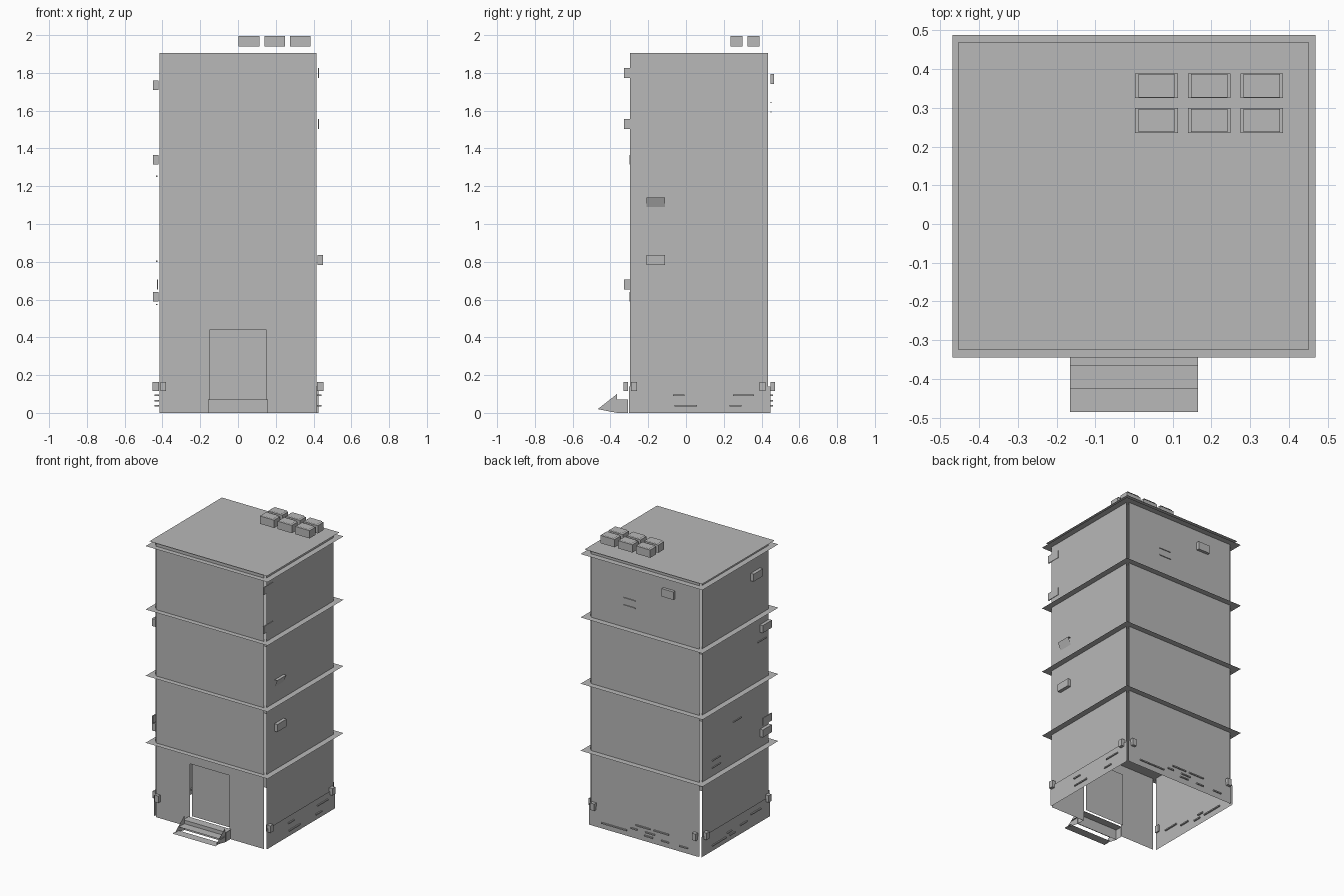
import bpy, bmesh, random

random.seed(4)
if "Cube" in bpy.data.objects:
    bpy.data.objects.remove(bpy.data.objects["Cube"])

grey = bpy.data.materials.new("plain grey")
grey.use_nodes = True
COLOUR = (0.48, 0.48, 0.48, 1)
grey.diffuse_color = COLOUR
grey.node_tree.nodes["Principled BSDF"].inputs["Base Color"].default_value = COLOUR


def make(name, faces):
    """One object from a list of polygons given as corner points."""
    bm = bmesh.new()
    for pts in faces:
        bm.faces.new([bm.verts.new(p) for p in pts])
    me = bpy.data.meshes.new(name)
    bm.to_mesh(me)
    bm.free()
    me.materials.append(grey)
    ob = bpy.data.objects.new(name, me)
    bpy.context.collection.objects.link(ob)
    return ob


def flat(x0, x1, y0, y1, z):
    return [(x0, y0, z), (x1, y0, z), (x1, y1, z), (x0, y1, z)]


def facing_y(x0, x1, z0, z1, y, front=True):
    pts = [(x0, y, z0), (x1, y, z0), (x1, y, z1), (x0, y, z1)]
    return pts if front else pts[::-1]


def facing_x(y0, y1, z0, z1, x, left=True):
    pts = [(x, y0, z0), (x, y1, z0), (x, y1, z1), (x, y0, z1)]
    return pts if left else pts[::-1]


def box(x0, x1, y0, y1, z0, z1):
    return [flat(x0, x1, y0, y1, z1), flat(x0, x1, y0, y1, z0)[::-1],
            facing_y(x0, x1, z0, z1, y0), facing_y(x0, x1, z0, z1, y1, False),
            facing_x(y0, y1, z0, z1, x1), facing_x(y0, y1, z0, z1, x0, False)]


# Main dimensions
W, FRONT, BACK, TOP, GAP = 0.427, -0.308, 0.447, 1.905, 0.012
DOOR, DOOR_TOP = 0.152, 0.44
edge = W - GAP

# Walls stop short of each corner
make("front_wall", [facing_y(-edge, -DOOR, 0, TOP, FRONT),
                    facing_y(DOOR, edge, 0, TOP, FRONT),
                    facing_y(-DOOR, DOOR, DOOR_TOP, TOP, FRONT)])
make("back_wall", [facing_y(-edge, edge, 0, TOP, BACK, False)])
for name, side in (("left_wall", 1), ("right_wall", -1)):
    make(name, [facing_x(FRONT + GAP, BACK - GAP, 0, TOP, side * W, side > 0)])

# Base skirting on the sides and back
for name, side in (("left_skirt", 1), ("right_skirt", -1)):
    make(name, [facing_x(FRONT + GAP / 2, BACK, 0, 0.14, side * (W + 0.006), side > 0)])
make("back_skirt", [facing_y(-edge, W, 0, 0.14, BACK + 0.006, False)])

# Door set back in its opening
make("door", [facing_y(-DOOR, DOOR, 0.07, DOOR_TOP, FRONT + 0.018)])

# Floor slabs that project as ledges, and the roof
for i, z in enumerate((0.515, 0.98, 1.44, 1.88)):
    make(f"floor_ledge_{i + 1}", [flat(-0.468, 0.468, -0.344, 0.488, z)])
make("roof", [flat(-0.453, 0.45, -0.325, 0.47, 1.91)])

# Entrance steps with triangular cheeks
make("step_treads", [flat(-0.165, 0.165, -0.365, FRONT, 0.07),
                     flat(-0.165, 0.165, -0.425, -0.365, 0.045),
                     flat(-0.165, 0.165, -0.485, -0.425, 0.02)])
make("step_riser", [facing_y(-0.16, 0.16, 0, 0.07, -0.362)])
for name, x in (("left_step_cheek", 0.157), ("right_step_cheek", -0.157)):
    make(name, [[(x, -0.467, 0.02), (x, -0.365, 0), (x, -0.365, 0.1)],
                facing_x(-0.365, FRONT, 0, 0.07, x)])

# Rooftop cooling units, two rows of three
for i in range(3):
    for j in range(2):
        x, y = 0.058 + i * 0.136, 0.267 + j * 0.09
        make(f"roof_unit_{i}_{j}", box(x - 0.055, x + 0.055, y - 0.032, y + 0.032, 1.94, 1.994)
             + [flat(x - 0.047, x + 0.047, y - 0.03, y + 0.03, 2.0)])

# Wall boxes on the two sides and the back
for i, (side, y, z) in enumerate(((1, -0.16, 0.81), (-1, -0.15, 1.735),
                                  (-1, -0.25, 1.34), (-1, -0.25, 0.615))):
    xs = sorted((side * (W - 0.005), side * 0.45))
    make(f"side_box_{i}", box(*xs, y - 0.05, y + 0.05, z - 0.026, z + 0.026))
make("back_box", box(-0.23, -0.14, BACK, 0.467, 1.74, 1.795))
for i, (side, z) in enumerate(((1, 1.8), (1, 1.53), (-1, 0.68))):
    xs = sorted((side * (W - 0.004), side * (W + 0.003)))
    make(f"corner_box_{i}", box(*xs, -0.328, -0.23, z - 0.026, z + 0.026))

# Sloped hood on the left wall
make("wall_hood", [[(W, -0.21, 1.09), (W, -0.11, 1.09), (0.448, -0.11, 1.14), (0.448, -0.21, 1.14)],
                   flat(W, 0.448, -0.21, -0.11, 1.14)])

# Thin bars on the upper walls
for i, (x, z) in enumerate(((0.12, 1.64), (0.12, 1.59))):
    make(f"back_bar_{i}", box(x - 0.045, x + 0.045, BACK, BACK + 0.006, z, z + 0.006))
for i, (y, z) in enumerate(((0.28, 0.62), (0.28, 0.57), (0.05, 0.8), (-0.22, 1.25))):
    make(f"right_bar_{i}", box(-W - 0.006, -W, y - 0.045, y + 0.045, z, z + 0.006))

# Loose blocks scattered along the base
for i in range(12):
    z = random.choice((0.035, 0.06, 0.09))
    length = random.uniform(0.04, 0.12)
    y = random.uniform(-0.2, 0.33)
    side = 1 if i % 2 else -1
    xs = sorted((side * (W - 0.01), side * (W + 0.014)))
    make(f"side_block_{i}", box(*xs, y, y + length, z, z + 0.008))
    x = random.uniform(-0.36, 0.26)
    make(f"back_block_{i}", box(x, x + length, BACK - 0.01, BACK + 0.014, z, z + 0.008))

# Small brackets at the base corners
for name, side in (("left", 1), ("right", -1)):
    xs = sorted((side * (W - 0.01), side * 0.453))
    for j, y in enumerate((-0.29, 0.39)):
        make(f"{name}_bracket_{j}", box(*xs, y, y + 0.03, 0.115, 0.163))
    x = side * 0.39
    make(f"back_bracket_{name}", box(x - 0.015, x + 0.015, BACK, 0.472, 0.115, 0.163))
make("front_bracket", box(-0.41, -0.38, -0.33, FRONT, 0.115, 0.163))
